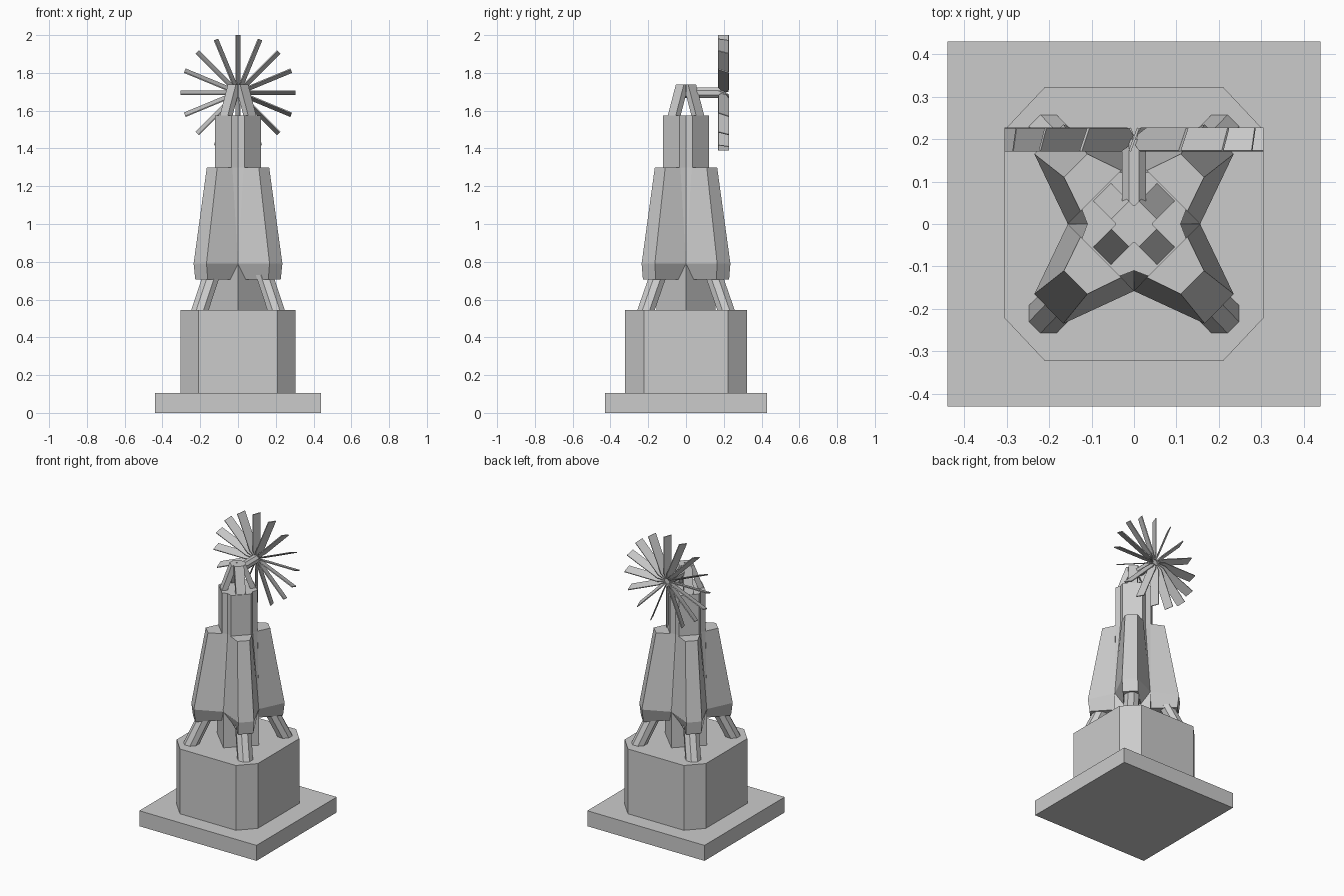
import bpy
import math
from mathutils import Vector

cube = bpy.data.objects.get("Cube")
if cube:
    bpy.data.objects.remove(cube, do_unlink=True)

GREY = (0.6, 0.6, 0.6, 1.0)
stone = bpy.data.materials.new("plain_grey")
stone.use_nodes = True
stone.diffuse_color = GREY
stone.node_tree.nodes["Principled BSDF"].inputs["Base Color"].default_value = GREY


def loft(name, rings):
    """Closed solid through matching rings of points."""
    n = len(rings[0])
    verts = [p for ring in rings for p in ring]
    faces = [list(range(n))[::-1], list(range(len(verts) - n, len(verts)))]
    for r in range(len(rings) - 1):
        for i in range(n):
            j = (i + 1) % n
            faces.append([r * n + i, r * n + j, (r + 1) * n + j, (r + 1) * n + i])
    mesh = bpy.data.meshes.new(name)
    mesh.from_pydata(verts, [], faces)
    mesh.materials.append(stone)
    obj = bpy.data.objects.new(name, mesh)
    bpy.context.collection.objects.link(obj)
    return obj


def at(points, z):
    return [(x, y, z) for x, y in points]


def prism(name, points, z0, z1):
    return loft(name, [at(points, z0), at(points, z1)])


def corners(name, rings):
    """Repeat a part drawn in the +x +y quadrant in all four quadrants."""
    for sx, sx_name in ((1, "left"), (-1, "right")):
        for sy, sy_name in ((1, "back"), (-1, "front")):
            flipped = [[(x * sx, y * sy, z) for x, y, z in ring] for ring in rings]
            if sx * sy < 0:
                flipped = [ring[::-1] for ring in flipped]
            loft(f"{name}_{sy_name}_{sx_name}", flipped)


def ngon(cx, cy, r, sides):
    steps = [math.tau * (i + 0.5) / sides for i in range(sides)]
    return [(cx + r * math.cos(a), cy + r * math.sin(a)) for a in steps]


def chamfered(x, y, cx, cy):
    return [(cx, -y), (x, -cy), (x, cy), (cx, y), (-cx, y), (-x, cy), (-x, -cy), (-cx, -y)]


# Base slab and chamfered plinth
prism("base_slab", [(-0.44, -0.43), (0.44, -0.43), (0.44, 0.43), (-0.44, 0.43)], 0, 0.105)
prism("plinth", chamfered(0.305, 0.323, 0.21, 0.222), 0.105, 0.545)


# Diamond column whose corners open into V grooves toward the top
def column_section(notch, groove):
    pts = []
    for k in range(4):
        c, s = round(math.cos(k * math.pi / 2)), round(math.sin(k * math.pi / 2))
        for x, y in ((0.157 - notch, -notch), (groove, 0), (0.157 - notch, notch)):
            pts.append((c * x - s * y, s * x + c * y))
    return pts


loft("column", [
    at(column_section(0.001, 0.157), 0.545),
    at(column_section(0.001, 0.157), 0.78),
    at(column_section(0.034, 0.11), 1.3),
    at(column_section(0.034, 0.11), 1.575),
])

# Tapered buttresses on the four diagonal sides
corners("buttress", [
    at([(0.115, 0.04), (0.226, 0.16), (0.16, 0.228), (0.04, 0.115)], 0.705),
    at([(0.156, 0.0), (0.235, 0.165), (0.167, 0.235), (0.0, 0.158)], 0.79),
    at([(0.126, 0.03), (0.165, 0.11), (0.11, 0.165), (0.03, 0.126)], 1.3),
])

# Leaning octagonal legs between plinth and buttresses
corners("leg", [
    at(ngon(0.203, 0.213, 0.05, 8), 0.54),
    at(ngon(0.14, 0.147, 0.05, 8), 0.73),
])


# Slanted head struts, drawn by distance along the diagonal
def diagonal_bar(inner, outer, half):
    d = math.sqrt(0.5)
    corners_rs = ((inner, -half), (outer, -half), (outer, half), (inner, half))
    return [((r - s) * d, (r + s) * d) for r, s in corners_rs]


corners("head_strut", [
    at(diagonal_bar(0.072, 0.108, 0.03), 1.57),
    at(diagonal_bar(0.01, 0.046, 0.03), 1.738),
])
prism("head_cap", chamfered(0.045, 0.045, 0.018, 0.018), 1.7, 1.737)

# Wheel shaft
HUB_Z = 1.695
profile = ngon(0, HUB_Z, 0.03, 8)
loft("wheel_shaft", [[(x, y, z) for x, z in profile] for y in (0.2, -0.045)])

# Sixteen pitched blades, narrowed at the hub
BLADES = 16
PITCH = math.radians(20)
for i in range(BLADES):
    a = math.tau * i / BLADES
    radial = Vector((math.cos(a), 0, math.sin(a)))
    tangent = Vector((-math.sin(a), 0, math.cos(a)))
    axis = Vector((0, 1, 0))
    chord = axis * math.cos(PITCH) - tangent * math.sin(PITCH)
    normal = axis * math.sin(PITCH) + tangent * math.cos(PITCH)
    centre = Vector((0, 0.199, HUB_Z))
    rings = []
    for r, half in ((0.02, 0.012), (0.06, 0.029), (0.305, 0.029)):
        rings.append([tuple(centre + radial * r + chord * u * half + normal * v * 0.003)
                      for u, v in ((-1, -1), (1, -1), (1, 1), (-1, 1))])
    loft(f"blade_{i + 1}", rings)
